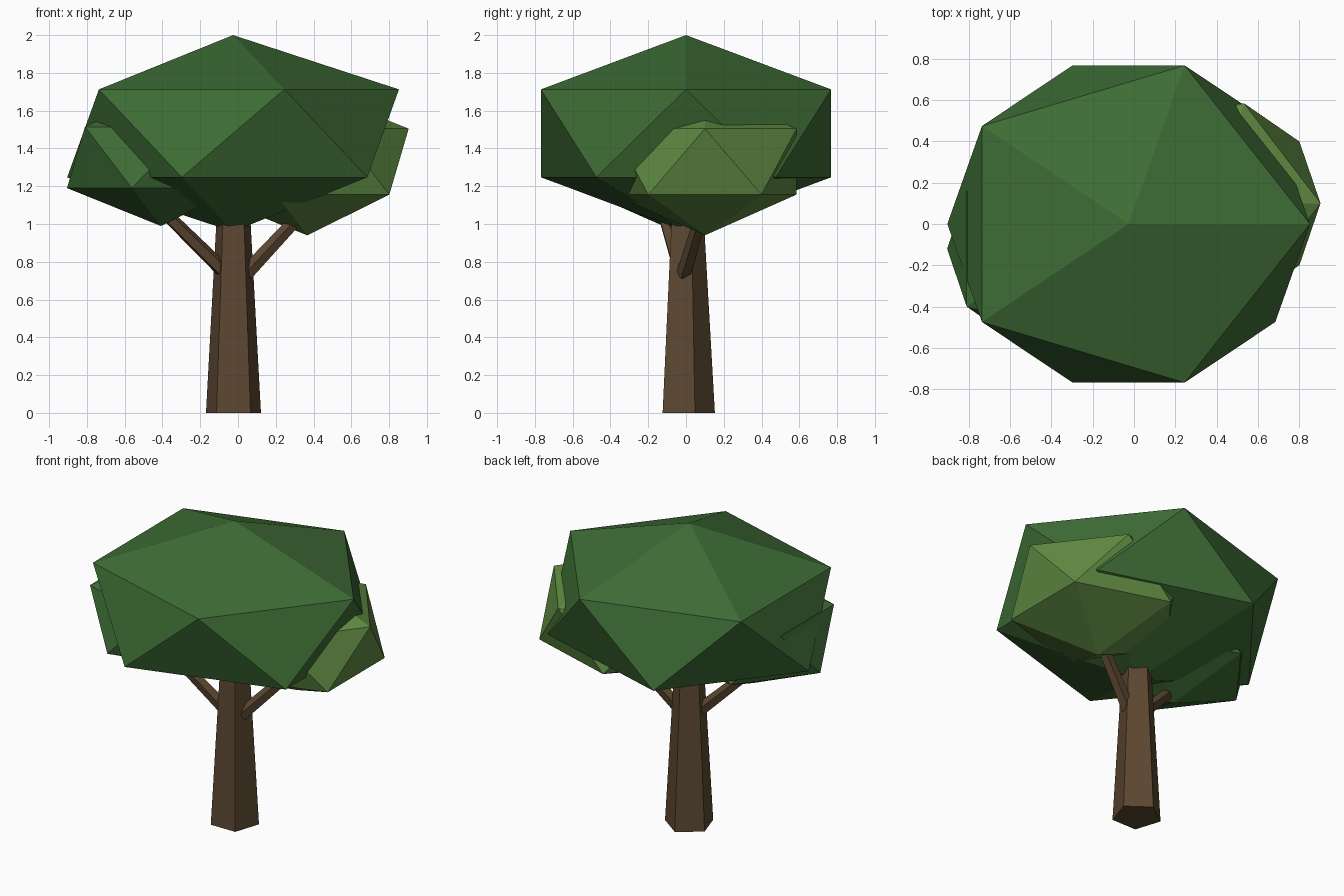
import bpy
from mathutils import Vector

cube = bpy.data.objects.get("Cube")
if cube:
    bpy.data.objects.remove(cube, do_unlink=True)


def srgb(r, g, b):
    return [(c / 255 / 12.92 if c < 11 else ((c / 255 + 0.055) / 1.055) ** 2.4)
            for c in (r, g, b)] + [1.0]


def material(name, colour):
    mat = bpy.data.materials.new(name)
    mat.use_nodes = True
    mat.diffuse_color = colour
    mat.node_tree.nodes["Principled BSDF"].inputs["Base Color"].default_value = colour
    return mat


bark = material("brown bark", srgb(92, 71, 49))
dark_leaf = material("dark green leaves", srgb(62, 108, 53))
light_leaf = material("light green leaves", srgb(95, 138, 66))


def finish(name, mat):
    ob = bpy.context.object
    ob.name = ob.data.name = name
    ob.data.materials.append(mat)
    return ob


def leaf_clump(name, centre, radii, mat):
    """Faceted twenty-sided clump of leaves."""
    bpy.ops.mesh.primitive_ico_sphere_add(subdivisions=1, radius=1, location=centre)
    finish(name, mat).scale = radii


def limb(name, start, end, r1, r2, sides=5):
    """Tapered faceted limb between two points."""
    start, end = Vector(start), Vector(end)
    axis = end - start
    bpy.ops.mesh.primitive_cone_add(vertices=sides, radius1=r1, radius2=r2,
                                    depth=axis.length, location=(start + end) / 2)
    ob = finish(name, bark)
    if axis.xy.length > 0.01:
        ob.rotation_euler = axis.to_track_quat("Z", "Y").to_euler()


# Trunk and its two branches
limb("trunk", (-0.024, 0, 0), (-0.024, 0, 1.1), 0.153, 0.09)
limb("left_branch", (0.04, -0.01, 0.735), (0.38, 0.1, 1.1), 0.042, 0.034)
limb("right_branch", (-0.08, -0.03, 0.755), (-0.42, -0.13, 1.09), 0.042, 0.034)

# Crown with a smaller clump on each side
leaf_clump("crown", (-0.026, 0, 1.48), (0.982, 0.903, 0.52), dark_leaf)
leaf_clump("left_clump", (0.367, 0.1, 1.33), (0.6, 0.57, 0.39), light_leaf)
leaf_clump("right_clump", (-0.408, -0.12, 1.3525), (0.556, 0.533, 0.363), dark_leaf)
